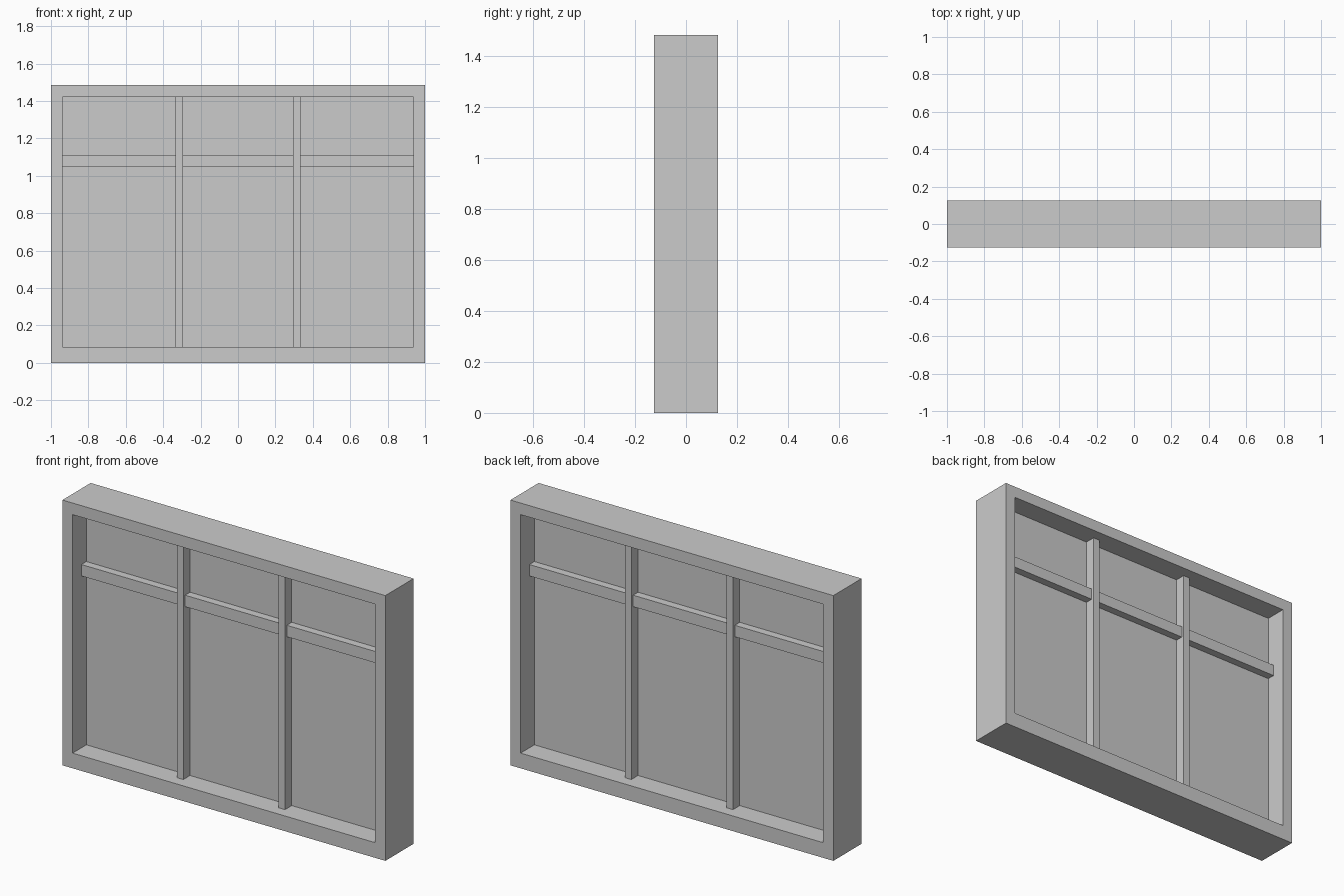
import bpy, bmesh

if "Cube" in bpy.data.objects:
    bpy.data.objects.remove(bpy.data.objects["Cube"])

# Overall sizes
W, H, D = 1.0, 1.485, 0.125            # half width, height, half depth
IX, Z0, Z1 = 0.937, 0.085, 1.42        # opening
MX, MW = 0.315, 0.02                   # mullion centre, half width


def finish(name, bm):
    bmesh.ops.recalc_face_normals(bm, faces=bm.faces)
    me = bpy.data.meshes.new(name)
    bm.to_mesh(me)
    bm.free()
    ob = bpy.data.objects.new(name, me)
    bpy.context.collection.objects.link(ob)
    return ob


def box(name, x0, x1, half_y, z0, z1):
    bm = bmesh.new()
    bmesh.ops.create_cube(bm, size=1)
    for v in bm.verts:
        v.co.x = x0 if v.co.x < 0 else x1
        v.co.y = -half_y if v.co.y < 0 else half_y
        v.co.z = z0 if v.co.z < 0 else z1
    return finish(name, bm)


# Outer frame: four mitred corners joined into one closed ring
bm = bmesh.new()
outer = [(-W, 0), (W, 0), (W, H), (-W, H)]
inner = [(-IX, Z0), (IX, Z0), (IX, Z1), (-IX, Z1)]
rings = [[bm.verts.new((x, y, z)) for x, z in loop]
         for loop, y in ((outer, -D), (outer, D), (inner, D), (inner, -D))]
for k in range(4):
    a, b = rings[k], rings[(k + 1) % 4]
    for i in range(4):
        j = (i + 1) % 4
        bm.faces.new((a[i], a[j], b[j], b[i]))
finish("window_frame", bm)

# Upright mullions
for side, s in (("left", -1), ("right", 1)):
    box(f"mullion_{side}", s * MX - MW, s * MX + MW, 0.0625, Z0, Z1)

# Horizontal transom bars, one per bay
for side, x0, x1 in (("left", -IX, -MX - MW),
                     ("middle", -MX + MW, MX - MW),
                     ("right", MX + MW, IX)):
    box(f"transom_{side}", x0, x1, 0.047, 1.047, 1.111)

# Glass pane in the middle of the depth
box("glass_pane", -IX, IX, 0.003, Z0, Z1)
